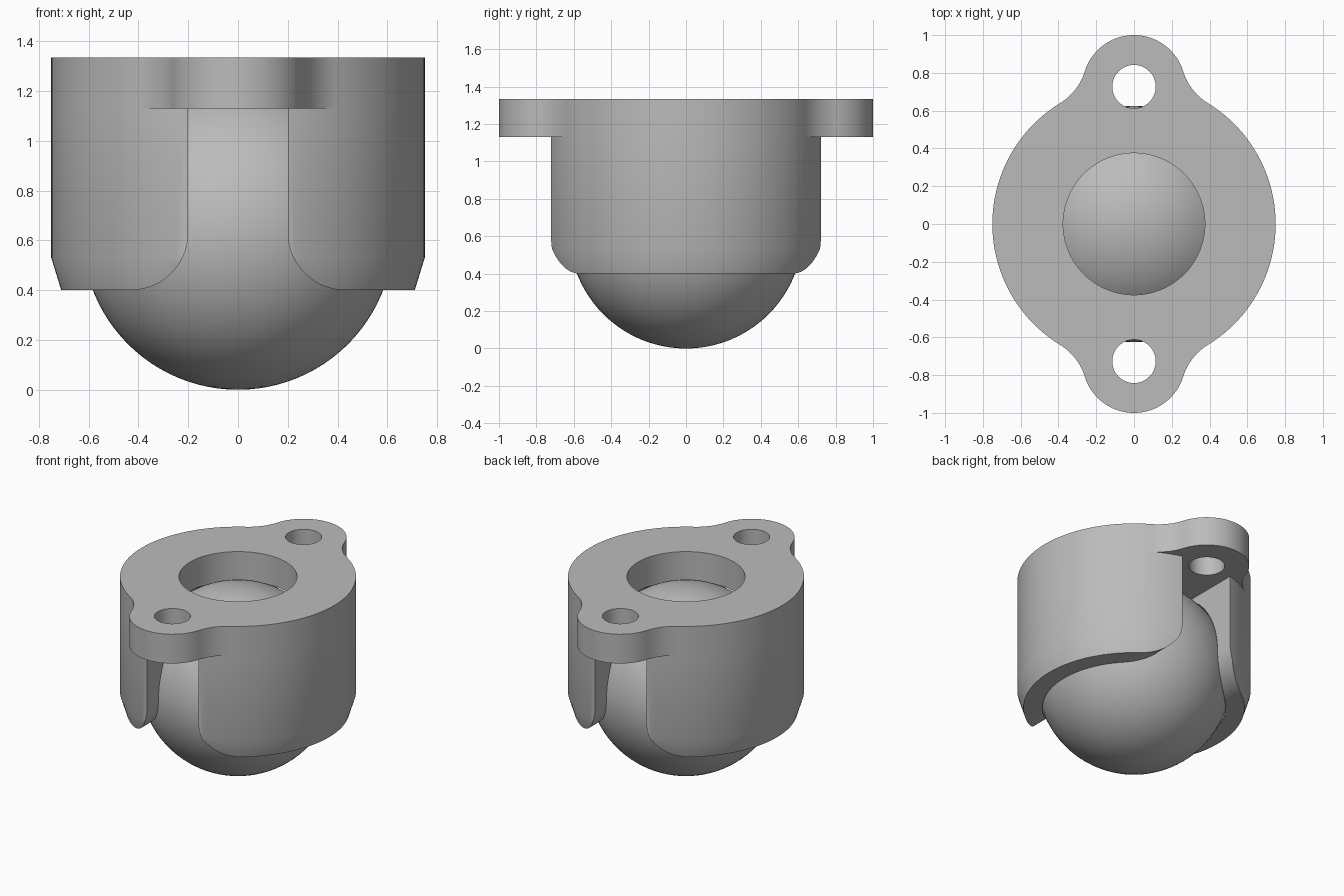
import bpy, bmesh, math
from mathutils import Vector

if "Cube" in bpy.data.objects:
    bpy.data.objects.remove(bpy.data.objects["Cube"])

SEG = 128
R_BODY, R_BORE, R_BALL, R_CAV = 0.75, 0.375, 0.625, 0.63
Z_LOW, Z_MID, Z_TOP = 0.40, 1.13, 1.335

grey = bpy.data.materials.new("grey metal")
grey.diffuse_color = (0.5, 0.5, 0.5, 1)
grey.use_nodes = True
grey.node_tree.nodes["Principled BSDF"].inputs["Base Color"].default_value = grey.diffuse_color


def make_object(name, bm):
    bmesh.ops.recalc_face_normals(bm, faces=bm.faces)
    mesh = bpy.data.meshes.new(name)
    bm.to_mesh(mesh)
    bm.free()
    obj = bpy.data.objects.new(name, mesh)
    bpy.context.collection.objects.link(obj)
    mesh.materials.append(grey)
    return obj


def prism(name, points, offset):
    """Extrude a closed outline along an offset."""
    bm = bmesh.new()
    face = bm.faces.new([bm.verts.new(p) for p in points])
    ext = bmesh.ops.extrude_face_region(bm, geom=[face])
    verts = [v for v in ext["geom"] if isinstance(v, bmesh.types.BMVert)]
    bmesh.ops.translate(bm, verts=verts, vec=offset)
    return make_object(name, bm)


def lathe(name, profile):
    """Revolve a closed (radius, z) profile about z."""
    bm = bmesh.new()
    rings = []
    for i in range(SEG):
        a = 2 * math.pi * i / SEG
        rings.append([bm.verts.new((r * math.cos(a), r * math.sin(a), z)) for r, z in profile])
    n = len(profile)
    for i in range(SEG):
        a, b = rings[i], rings[(i + 1) % SEG]
        for j in range(n):
            k = (j + 1) % n
            bm.faces.new((a[j], b[j], b[k], a[k]))
    return make_object(name, bm)


def boolean(obj, other, operation):
    mod = obj.modifiers.new(operation.lower(), "BOOLEAN")
    mod.operation, mod.solver, mod.object = operation, "EXACT", other
    bpy.context.view_layer.objects.active = obj
    bpy.ops.object.modifier_apply(modifier=mod.name)
    bpy.data.objects.remove(other)


def arc(cx, cy, r, a0, a1, n):
    return [(cx + r * math.cos(a0 + (a1 - a0) * i / n),
             cy + r * math.sin(a0 + (a1 - a0) * i / n)) for i in range(n + 1)]


def circle(cx, cy, r, n):
    return arc(cx, cy, r, 0, 2 * math.pi, n)[:-1]


# Housing: tapered foot, straight wall, spherical socket
zc = R_BALL
a_low = math.asin((Z_LOW - zc) / R_CAV)
a_high = math.acos(R_BORE / R_CAV)
socket = arc(0, zc, R_CAV, a_high, a_low, 24)
socket[0] = (R_BORE, Z_MID)
socket[-1] = (socket[-1][0], Z_LOW)
housing = lathe("housing", [(0.71, Z_LOW), (R_BODY, 0.53), (R_BODY, Z_MID)] + socket)

# Slot through front and back, flared at its foot
half = [(0.2, Z_MID + 0.1)] + arc(0.43, 0.63, 0.23, math.pi, 1.5 * math.pi, 16) + [(0.43, 0.2)]
slot = half + [(-x, z) for x, z in reversed(half)]
boolean(housing, prism("slot_cutter", [(x, -1, z) for x, z in slot], Vector((0, 2, 0))), "DIFFERENCE")

# Flange outline: body arc, concave blend, rounded lug
LUG_Y, R_LUG, R_BLEND = 0.727, 0.273, 0.30
d0, d1 = R_BODY + R_BLEND, R_LUG + R_BLEND
by = (d0 ** 2 - d1 ** 2 + LUG_Y ** 2) / (2 * LUG_Y)
bx = math.sqrt(d0 ** 2 - by ** 2)
t_body = math.atan2(by, bx)
t_lug = math.atan2(by - LUG_Y, bx)
steps = int(t_body / (2 * math.pi / SEG))
quarter = [(R_BODY * math.cos(2 * math.pi * i / SEG), R_BODY * math.sin(2 * math.pi * i / SEG))
           for i in range(steps + 1)]
quarter += arc(bx, by, R_BLEND, t_body + math.pi, t_lug + math.pi, 16)
quarter += arc(0, LUG_Y, R_LUG, t_lug, math.pi / 2, 16)[1:]
quarter[-1] = (0, 1.0)
right = [(x, -y) for x, y in reversed(quarter[1:])] + quarter
outline = right + [(-x, y) for x, y in reversed(right[1:-1])]
flange = prism("flange", [(x, y, Z_MID) for x, y in outline], Vector((0, 0, Z_TOP - Z_MID)))

# Centre bore and mounting holes
for y, r, n in ((0, R_BORE, SEG), (LUG_Y, 0.115, 48), (-LUG_Y, 0.115, 48)):
    cutter = prism("hole_cutter", [(px, py, 1.0) for px, py in circle(0, y, r, n)], Vector((0, 0, 0.6)))
    boolean(flange, cutter, "DIFFERENCE")
boolean(housing, flange, "UNION")

# Ball
bm = bmesh.new()
bmesh.ops.create_uvsphere(bm, u_segments=96, v_segments=48, radius=R_BALL)
bmesh.ops.translate(bm, verts=bm.verts, vec=(0, 0, R_BALL))
ball = make_object("ball", bm)

# Smooth shading with sharp edges kept
for obj in (housing, ball):
    bpy.ops.object.select_all(action="DESELECT")
    obj.select_set(True)
    bpy.context.view_layer.objects.active = obj
    bpy.ops.object.shade_smooth_by_angle(angle=math.radians(30))
